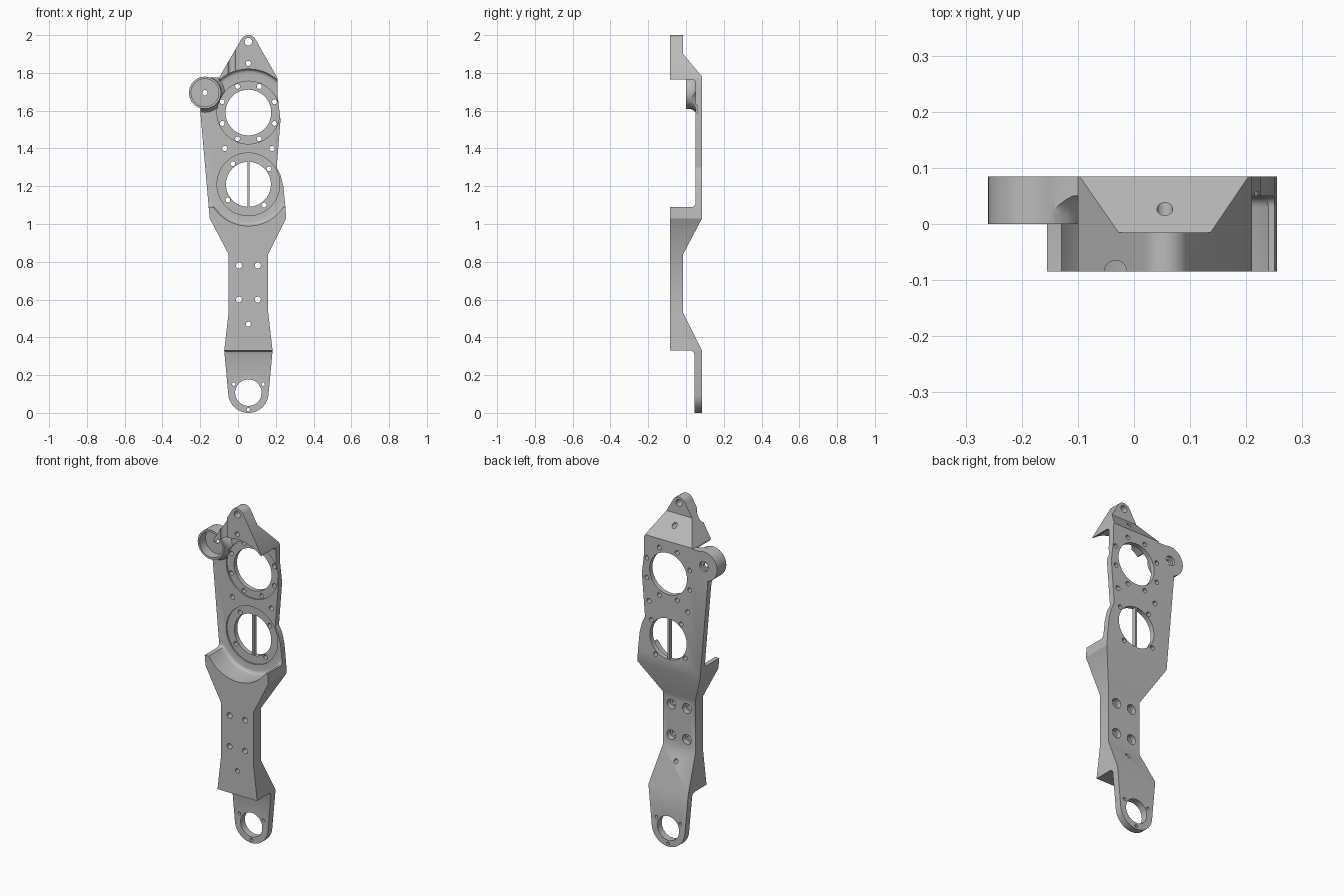
import bpy, bmesh
from math import sin, cos, radians
from mathutils import Vector

if "Cube" in bpy.data.objects:
    bpy.data.objects.remove(bpy.data.objects["Cube"])

grey = bpy.data.materials.new("cast_grey")
grey.use_nodes = True
grey.diffuse_color = (0.5, 0.5, 0.5, 1)
grey.node_tree.nodes["Principled BSDF"].inputs["Base Color"].default_value = (0.5, 0.5, 0.5, 1)

CX = 0.055          # centre line of the arm
UP, LOW, END = 1.59, 1.21, 0.107   # heights of the three large bores
BOSS = (-0.175, 1.695)


def arc(cx, cz, r, a0, a1, n=24):
    return [(cx + r * cos(radians(a0 + (a1 - a0) * i / n)),
             cz + r * sin(radians(a0 + (a1 - a0) * i / n))) for i in range(n + 1)]


def circle(cx, cz, r, n=32):
    return arc(cx, cz, r, 0, 360, n)[:-1]


def add_prism(bm, pts, y0, y1):
    """Extrude an xz outline from y0 to y1."""
    face = bm.faces.new([bm.verts.new((x, y0, z)) for x, z in pts])
    geo = bmesh.ops.extrude_face_region(bm, geom=[face])["geom"]
    bmesh.ops.translate(bm, vec=(0, y1 - y0, 0),
                        verts=[g for g in geo if isinstance(g, bmesh.types.BMVert)])


def finish(name, bm):
    bmesh.ops.recalc_face_normals(bm, faces=bm.faces)
    mesh = bpy.data.meshes.new(name)
    bm.to_mesh(mesh)
    bm.free()
    mesh.materials.append(grey)
    ob = bpy.data.objects.new(name, mesh)
    bpy.context.collection.objects.link(ob)
    return ob


def prisms(name, items):
    bm = bmesh.new()
    for pts, y0, y1 in items:
        add_prism(bm, pts, y0, y1)
    return finish(name, bm)


def combine(ob, tool, operation):
    mod = ob.modifiers.new("cut", "BOOLEAN")
    mod.operation, mod.object, mod.solver = operation, tool, "EXACT"
    dg = bpy.context.evaluated_depsgraph_get()
    mesh = bpy.data.meshes.new_from_object(ob.evaluated_get(dg))
    ob.modifiers.clear()
    ob.data = mesh
    bpy.data.objects.remove(tool)


# Front outline of the whole arm
outline = (arc(CX, END, 0.107, 188, 352)
           + [(0.183, 0.33), (0.16, 0.53), (0.16, 0.84), (0.255, 1.03), (0.25, 1.1),
              (0.24, 1.2), (0.225, 1.26), (0.205, 1.3), (0.225, 1.55), (0.21, 1.68), (0.21, 1.77)]
           + arc(CX, 1.957, 0.043, 30, 150, 12)
           + [(-0.1, 1.775), (-0.17, 1.775), (-0.2, 1.6), (-0.15, 1.03),
              (-0.05, 0.84), (-0.05, 0.53), (-0.073, 0.33)])
arm = prisms("arm", [(outline, -0.3, 0.3)])

# Stepped side profile trims the outline
side = [(-0.085, 2.1), (-0.015, 2.1), (-0.015, 1.9), (0.085, 1.78), (0.085, 1.03),
        (-0.015, 0.84), (-0.015, 0.53), (0.085, 0.33), (0.085, -0.1), (0.045, -0.1),
        (0.045, 0.31), (0.039, 0.324), (0.025, 0.33), (-0.085, 0.33)]
bm = bmesh.new()
base = bm.faces.new([bm.verts.new((-0.5, y, z)) for y, z in side])
geo = bmesh.ops.extrude_face_region(bm, geom=[base])["geom"]
bmesh.ops.translate(bm, vec=(1, 0, 0), verts=[g for g in geo if isinstance(g, bmesh.types.BMVert)])
combine(arm, finish("side_profile", bm), "INTERSECT")

# Front pocket with a rounded floor edge
pocket = (arc(CX, LOW, 0.22, 213, 327) + [(0.6, 1.09), (0.6, 1.765)]
          + arc(CX, UP, 0.23, 49.5, 130.5) + [(-0.6, 1.765), (-0.6, 1.09)])
bm = bmesh.new()
add_prism(bm, pocket, -0.2, 0.05)
floor = [e for e in bm.edges if all(v.co.y > 0.04 for v in e.verts)]
bmesh.ops.bevel(bm, geom=floor, offset=0.02, segments=4, profile=0.5,
                affect="EDGES", clamp_overlap=False)
combine(arm, finish("pocket", bm), "DIFFERENCE")

# Clear the corner beside the boss, and the shallow upright groove above it
corner = [(-0.6, 1.74), (-0.1, 1.74), (-0.1, 1.8), (-0.6, 1.8)]
combine(arm, prisms("corner", [(corner, -0.2, 0.05)]), "DIFFERENCE")
bm = bmesh.new()
bmesh.ops.create_cone(bm, cap_ends=True, segments=24, radius1=0.02, radius2=0.02, depth=0.5)
bmesh.ops.translate(bm, vec=(-0.033, -0.085, 1.95), verts=bm.verts)
combine(arm, finish("groove", bm), "DIFFERENCE")

# Flared web and round boss
bm = bmesh.new()
rings = []
for y, r in ((0.006, 0.083), (0.03, 0.088), (0.043, 0.096), (0.06, 0.115)):
    rings.append([bm.verts.new((x, y, z)) for x, z in circle(*BOSS, r)])
for a, b in zip(rings, rings[1:]):
    for i in range(len(a)):
        j = (i + 1) % len(a)
        bm.faces.new((a[i], a[j], b[j], b[i]))
bm.faces.new(rings[0])
bm.faces.new(rings[-1])
web = finish("web", bm)
combine(web, prisms("web_trim", [(outline, -0.3, 0.3)]), "INTERSECT")
combine(arm, web, "UNION")
combine(arm, prisms("boss", [(circle(*BOSS, 0.085, 48), 0.0, 0.085)]), "UNION")

# Bearing seats, boss cup and rear counterbores
mounts = [(x, z) for x in (0.005, 0.105) for z in (0.6, 0.78)]
seats = [(circle(CX, z, 0.166, 64), 0.0, 0.058) for z in (UP, LOW)]
seats.append((circle(*BOSS, 0.073, 48), -0.05, 0.055))
seats.append((circle(*BOSS, 0.028), 0.07, 0.2))
seats += [(circle(x, z, 0.028), -0.045, 0.1) for x, z in mounts]
combine(arm, prisms("seats", seats), "DIFFERENCE")

# Through bores and bolt holes
holes = [(CX, UP, 0.121), (CX, LOW, 0.119), (CX, END, 0.07), (*BOSS, 0.014),
         (CX, 1.965, 0.02), (CX, 1.85, 0.014), (CX, 0.47, 0.013),
         (-0.07, 1.4, 0.014), (0.18, 1.4, 0.014)]
holes += [(x, z, 0.016) for x, z in mounts]


def bolt_ring(z, r, start, count, size):
    for i in range(count):
        a = radians(start + 360 * i / count)
        holes.append((CX + r * cos(a), z + r * sin(a), size))


bolt_ring(UP, 0.15, 22.5, 8, 0.013)
bolt_ring(LOW, 0.137, 37, 4, 0.013)
bolt_ring(END, 0.09, 30, 3, 0.009)
combine(arm, prisms("holes", [(circle(x, z, r, 64 if r > 0.05 else 20), -0.3, 0.3)
                              for x, z, r in holes]), "DIFFERENCE")

# Thin upright bar across the lower bore
bar = prisms("bore_bar", [([(CX - 0.006, 1.085), (CX + 0.006, 1.085),
                            (CX + 0.006, 1.335), (CX - 0.006, 1.335)], 0.06, 0.083)])

for ob in (arm, bar):
    bpy.ops.object.select_all(action="DESELECT")
    ob.select_set(True)
    bpy.context.view_layer.objects.active = ob
    bpy.ops.object.shade_smooth_by_angle(angle=radians(30))
